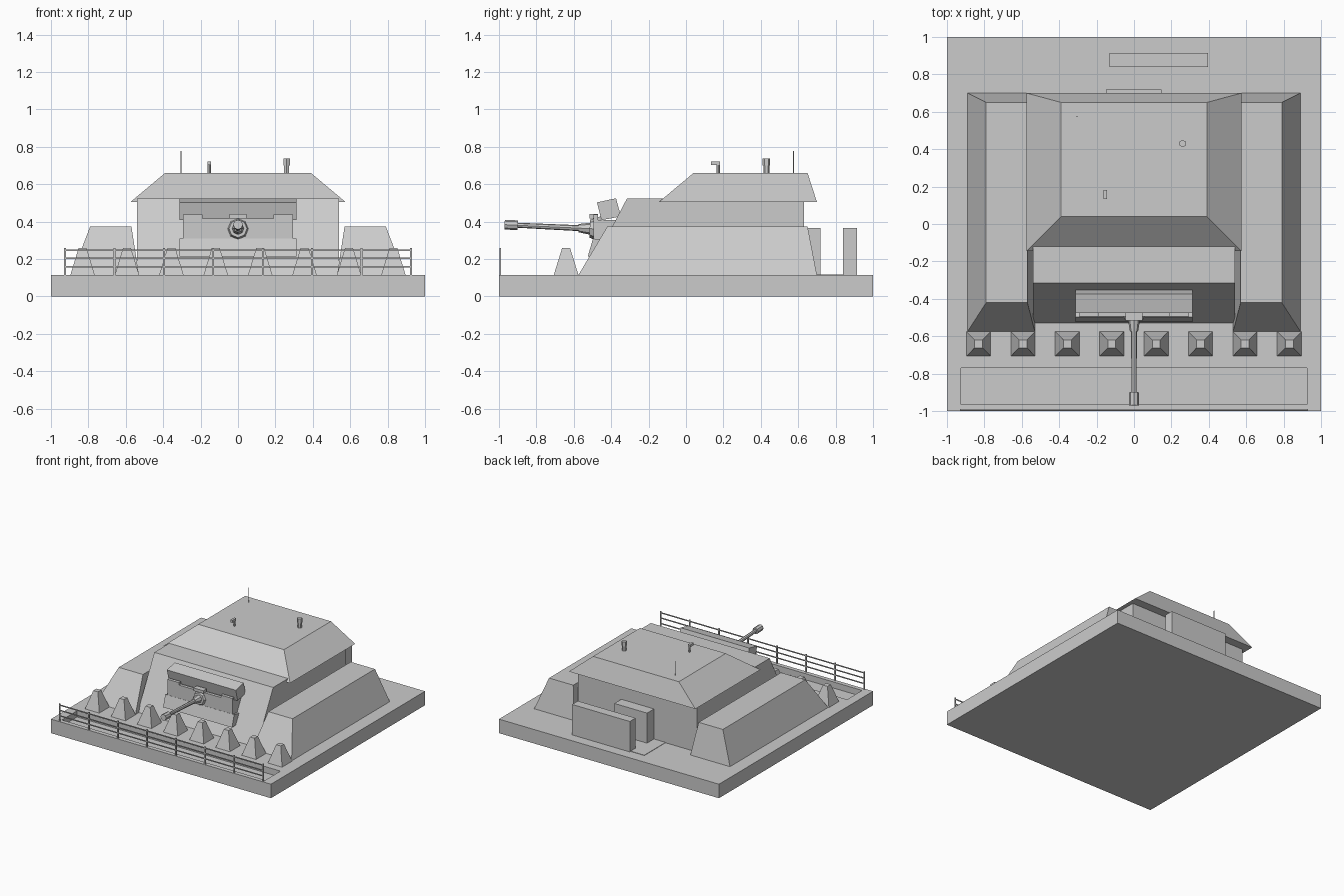
import bpy, math
from mathutils import Vector

if "Cube" in bpy.data.objects:
    bpy.data.objects.remove(bpy.data.objects["Cube"])

G = 0.115  # ground level on top of the slab


def mesh(name, verts, faces):
    me = bpy.data.meshes.new(name)
    me.from_pydata(verts, [], faces)
    me.update()
    ob = bpy.data.objects.new(name, me)
    bpy.context.collection.objects.link(ob)
    return ob


def frustum(name, low, high, z0, z1):
    # low / high = (x0, x1, y0, y1)
    v = []
    for (x0, x1, y0, y1), z in ((low, z0), (high, z1)):
        v += [(x0, y0, z), (x1, y0, z), (x1, y1, z), (x0, y1, z)]
    f = [(3, 2, 1, 0), (4, 5, 6, 7)] + [(i, (i + 1) % 4, (i + 1) % 4 + 4, i + 4) for i in range(4)]
    return mesh(name, v, f)


def box(name, x0, x1, y0, y1, z0, z1):
    return frustum(name, (x0, x1, y0, y1), (x0, x1, y0, y1), z0, z1)


def extrude_x(name, prof, half):
    # (y, z) profile, counter-clockwise seen from +x
    n = len(prof)
    v = [(s * half, y, z) for s in (-1, 1) for y, z in prof]
    f = [tuple(reversed(range(n))), tuple(range(n, 2 * n))]
    f += [(i, (i + 1) % n, (i + 1) % n + n, i + n) for i in range(n)]
    return mesh(name, v, f)


def rod(name, a, b, r1, r2=None, sides=8):
    a, b = Vector(a), Vector(b)
    bpy.ops.mesh.primitive_cone_add(vertices=sides, radius1=r1, radius2=r1 if r2 is None else r2,
                                    depth=(b - a).length, location=(a + b) / 2)
    ob = bpy.context.object
    ob.name = name
    ob.rotation_euler = (b - a).to_track_quat('Z', 'Y').to_euler()
    return ob


# ground slab with a shallow ditch at the front
slab = box("ground_slab", -1, 1, -1, 1, 0, G)
cutter = box("ditch_cutter", -0.925, 0.925, -0.965, -0.77, 0.065, 0.2)
cutter.hide_render = True
cutter.hide_set(True)
mod = slab.modifiers.new("ditch", 'BOOLEAN')
mod.object = cutter
mod.operation = 'DIFFERENCE'
mod.solver = 'EXACT'

# bunker body and roof
extrude_x("bunker_body", [(-0.53, G), (0.63, G), (0.63, 0.525), (-0.315, 0.525)], 0.54)
frustum("roof", (-0.575, 0.575, -0.145, 0.70), (-0.39, 0.39, 0.04, 0.65), 0.505, 0.66)

# sloped earth banks on both sides
frustum("bank_right", (0.53, 0.89, -0.575, 0.70), (0.57, 0.79, -0.42, 0.65), G, 0.375)
frustum("bank_left", (-0.89, -0.53, -0.575, 0.70), (-0.79, -0.57, -0.42, 0.65), G, 0.375)

# gun port: tilted hood, sill and notched shield
extrude_x("port_hood", [(-0.452, 0.408), (-0.348, 0.428), (-0.374, 0.525), (-0.476, 0.503)], 0.313)
extrude_x("port_sill", [(-0.525, 0.215), (-0.42, 0.215), (-0.39, 0.29), (-0.497, 0.31)], 0.313)
box("port_shield", -0.295, 0.295, -0.495, -0.47, 0.29, 0.418)
for s in (-1, 1):
    box("shield_ear", *sorted((s * 0.19, s * 0.295)), -0.495, -0.47, 0.418, 0.438)
box("port_back", -0.295, 0.295, -0.47, -0.36, 0.27, 0.41)


# gun
def axis(y):
    return (0, y, 0.362 - (y + 0.5) * 0.047)


rod("gun_mantlet", axis(-0.46), axis(-0.515), 0.068, 0.048)
box("mantlet_cap", -0.045, 0.045, -0.515, -0.47, 0.418, 0.442)
rod("barrel_sleeve", axis(-0.50), axis(-0.575), 0.034, 0.022)
rod("barrel", axis(-0.56), axis(-0.93), 0.016, 0.013)
rod("muzzle_brake", axis(-0.90), axis(-0.97), 0.026)

# tank-stopping teeth
for i in range(8):
    x = -0.831 + i * 0.2374
    frustum("concrete_tooth", (x - 0.065, x + 0.065, -0.707, -0.575),
            (x - 0.021, x + 0.021, -0.662, -0.62), G, 0.26)

# front fence
for i in range(8):
    x = -0.925 + i * 1.85 / 7
    box("fence_post", x - 0.005, x + 0.005, -0.998, -0.988, G, 0.26)
for z in (0.16, 0.205, 0.248):
    box("fence_rail", -0.925, 0.925, -0.996, -0.99, z - 0.004, z + 0.004)

# rear entrance
box("entrance_pad", -0.255, 0.25, 0.63, 0.905, G - 0.01, G + 0.003)
box("door_frame", -0.15, 0.147, 0.62, 0.72, G, 0.365)
box("blast_wall", -0.13, 0.395, 0.84, 0.915, G, 0.365)

# roof fittings
rod("antenna", (-0.305, 0.575, 0.655), (-0.305, 0.575, 0.778), 0.003, sides=6)
rod("periscope_tube", (-0.153, 0.173, 0.655), (-0.153, 0.173, 0.722), 0.009)
box("periscope_head", -0.162, -0.144, 0.133, 0.182, 0.702, 0.722)
rod("vent_pipe", (0.26, 0.43, 0.655), (0.26, 0.43, 0.735), 0.016, sides=6)
rod("vent_cap", (0.26, 0.43, 0.70), (0.26, 0.43, 0.737), 0.02, sides=6)
